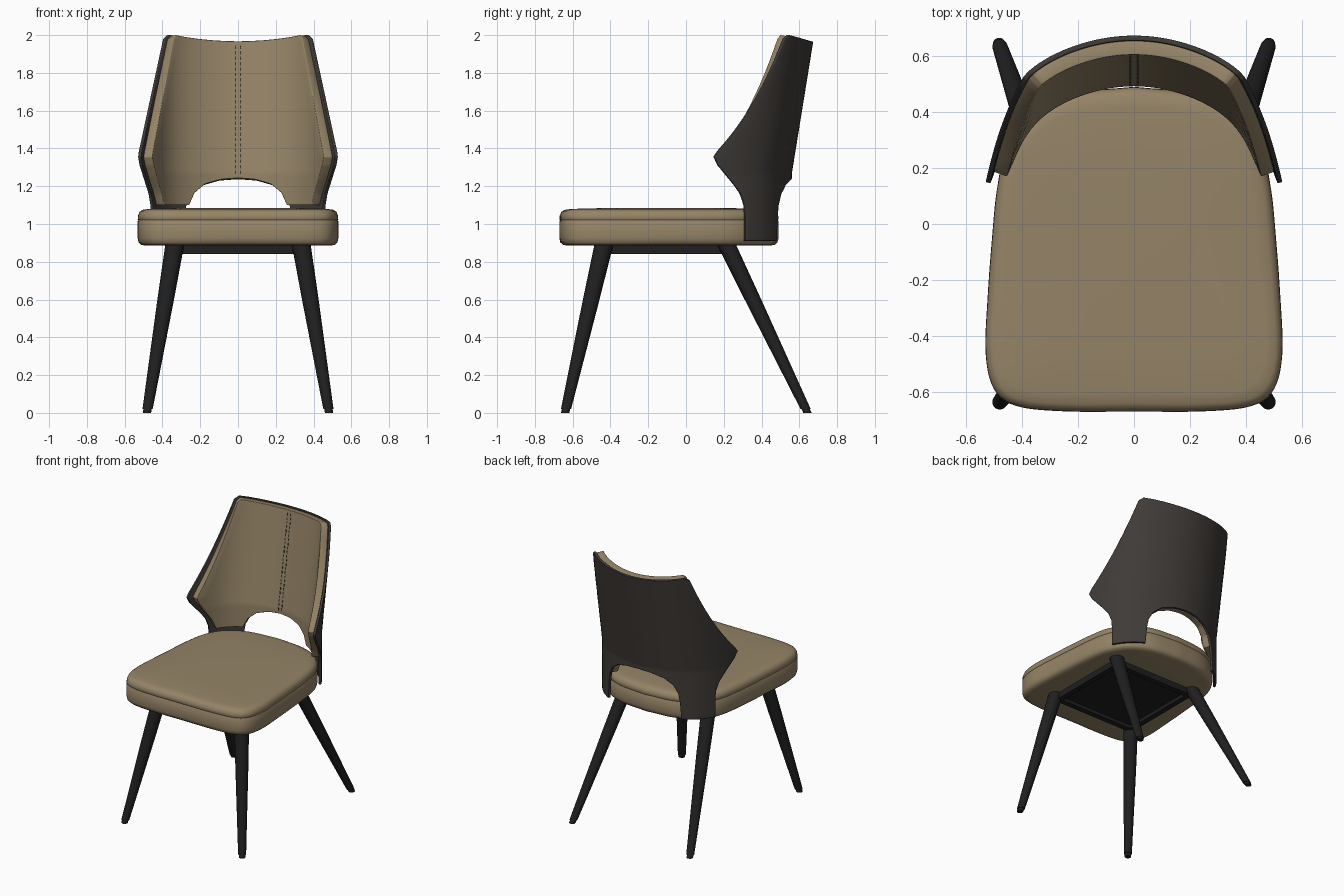
import bpy, bmesh, math
from mathutils import Vector

cube = bpy.data.objects.get("Cube")
if cube:
    bpy.data.objects.remove(cube, do_unlink=True)


def material(name, rgb):
    m = bpy.data.materials.new(name)
    m.use_nodes = True
    m.diffuse_color = (*rgb, 1)
    bsdf = m.node_tree.nodes["Principled BSDF"]
    bsdf.inputs["Base Color"].default_value = (*rgb, 1)
    bsdf.inputs["Roughness"].default_value = 0.7
    return m


TAN = material("tan fabric", (0.30, 0.23, 0.135))
BROWN = material("dark brown leather", (0.05, 0.043, 0.038))
BLACK = material("black metal", (0.014, 0.014, 0.014))


def make(name, bm, mat, angle=40):
    mesh = bpy.data.meshes.new(name)
    bm.to_mesh(mesh)
    bm.free()
    mesh.materials.append(mat)
    ob = bpy.data.objects.new(name, mesh)
    bpy.context.collection.objects.link(ob)
    bpy.ops.object.select_all(action="DESELECT")
    ob.select_set(True)
    bpy.context.view_layer.objects.active = ob
    bpy.ops.object.shade_smooth_by_angle(angle=math.radians(angle))
    return ob


def loft(bm, rings):
    """Skin a stack of closed rings and cap both ends."""
    loops = [[bm.verts.new(p) for p in ring] for ring in rings]
    n = len(loops[0])
    for a, b in zip(loops, loops[1:]):
        for i in range(n):
            bm.faces.new((a[i], a[(i + 1) % n], b[(i + 1) % n], b[i]))
    bm.faces.new(loops[0][::-1])
    bm.faces.new(loops[-1])
    bmesh.ops.recalc_face_normals(bm, faces=bm.faces)


def box(bm, lo, hi):
    lo, hi = Vector(lo), Vector(hi)
    made = bmesh.ops.create_cube(bm, size=1)["verts"]
    bmesh.ops.scale(bm, vec=hi - lo, verts=made)
    bmesh.ops.translate(bm, vec=(lo + hi) / 2, verts=made)


def spline(pts, steps):
    """Smooth curve through the points."""
    pts = [Vector(p) for p in pts]
    ext = [2 * pts[0] - pts[1]] + pts + [2 * pts[-1] - pts[-2]]
    out = []
    for a, b, c, d in zip(ext, ext[1:], ext[2:], ext[3:]):
        for k in range(steps):
            t = k / steps
            out.append(0.5 * (2 * b + (c - a) * t + (2 * a - 5 * b + 4 * c - d) * t * t
                              + (3 * b - a - 3 * c + d) * t ** 3))
    return out + [pts[-1]]


# Seat cushion: rounded outline lofted through a soft edge profile
half = spline([(0, -.67), (.25, -.669), (.42, -.65), (.50, -.59), (.53, -.46), (.522, -.25),
               (.507, -.05), (.49, .12), (.455, .27), (.37, .39), (.22, .465), (0, .49)], 5)
outline = half + [Vector((-p.x, p.y)) for p in half[-2:0:-1]]
centre = Vector((0, -.09))


def seat_ring(inset, z):
    ring = []
    for p in outline:
        d = p - centre
        q = centre + d * (1 - inset / d.length)
        ring.append((q.x, q.y, z))
    return ring


bm = bmesh.new()
profile = [(.05, .885), (.02, .89), (.005, .903), (0, .925), (0, 1.015), (.004, 1.02), (0, 1.025),
           (.002, 1.045), (.012, 1.065), (.03, 1.075), (.07, 1.08), (.25, 1.084)]
loft(bm, [seat_ring(*p) for p in profile])
make("seat_cushion", bm, TAN, 50)


# Backrest: curved sheet ruled between the centre/arch edge and the outer edge
def lean(z):
    return 0.56 + 0.162 * max(0, z - 1.265)


def wrap(x):
    return 0.85 * x ** 2 + 30 * x ** 8


def on_back(x, z, depth):
    slope = 1.7 * x + 240 * x ** 7
    n = Vector((slope, 1, -0.16 if z > 1.265 else 0)).normalized()
    return Vector((x, lean(z) - wrap(x), z)) - n * depth


def sheet(rows, depth, cols=18, steps=5):
    bm = bmesh.new()
    lines = []
    for k, (a, b) in enumerate(rows):
        nxt = rows[k + 1] if k + 1 < len(rows) else None
        for s in range(steps if nxt else 1):
            t = s / steps
            l, r = Vector(a), Vector(b)
            if nxt:
                l, r = l.lerp(Vector(nxt[0]), t), r.lerp(Vector(nxt[1]), t)
            line = []
            for j in range(cols + 1):
                u = j / cols
                p = l.lerp(r, u)
                # top edge sags toward the centre
                if p.y > 1.8:
                    p.y -= 0.04 * u * (1 - u) * (p.y - 1.8) / 0.2
                line.append(bm.verts.new(on_back(p.x, p.y, depth)))
            lines.append(line)
    for a, b in zip(lines, lines[1:]):
        for j in range(cols):
            bm.faces.new((a[j], a[j + 1], b[j + 1], b[j]))
    return bm


def finish(ob, thickness, round_width):
    mirror = ob.modifiers.new("mirror", "MIRROR")
    mirror.merge_threshold = 0.002
    solid = ob.modifiers.new("thickness", "SOLIDIFY")
    solid.thickness = thickness
    solid.offset = -1
    bevel = ob.modifiers.new("soft_edge", "BEVEL")
    bevel.width = round_width
    bevel.segments = 3
    bevel.limit_method = "ANGLE"
    bevel.angle_limit = math.radians(50)


shell_rows = [((0, 1.965), (.375, 2.0)), ((0, 1.945), (.398, 1.98)), ((0, 1.6), (.465, 1.67)),
              ((0, 1.27), (.526, 1.385)), ((0, 1.237), (.53, 1.355)), ((.10, 1.23), (.522, 1.31)),
              ((.19, 1.205), (.497, 1.23)), ((.25, 1.16), (.475, 1.16)), ((.28, 1.10), (.465, 1.10)),
              ((.29, 1.04), (.463, 1.04)), ((.30, .91), (.463, .91))]
finish(make("backrest_shell", sheet(shell_rows, 0), BROWN), 0.018, 0.005)

pad_rows = [((0, 1.957), (.37, 1.992)), ((0, 1.935), (.388, 1.972)), ((0, 1.6), (.454, 1.67)),
            ((0, 1.27), (.514, 1.38)), ((0, 1.243), (.518, 1.353)), ((.10, 1.236), (.51, 1.31)),
            ((.195, 1.212), (.486, 1.23)), ((.257, 1.165), (.463, 1.16)), ((.29, 1.10), (.448, 1.10))]
finish(make("backrest_cushion", sheet(pad_rows, .018), TAN), 0.05, 0.02)

# Twin stitched seam down the middle of the backrest
bm = bmesh.new()
count = 24
for side in (-1, 1):
    for i in range(count):
        z = 1.275 + i * 0.66 / (count - 1)
        p = on_back(.013, z, .068)
        box(bm, (side * .013 - .003, p.y - .004, z - .009), (side * .013 + .003, p.y + .005, z + .009))
make("backrest_stitching", bm, BROWN)


# Splayed tapered legs with small foot caps
def leg(name, top, foot, levels, mat):
    bm = bmesh.new()
    rings = []
    for z, r in levels:
        c = Vector(foot).lerp(Vector(top), z / .89)
        rings.append([(c.x + r * math.cos(a), c.y + r * math.sin(a), z)
                      for a in (math.tau * k / 20 for k in range(20))])
    loft(bm, rings)
    make(name, bm, mat)


for side, label in ((1, "left"), (-1, "right")):
    for end, top_y, foot_y in (("front", -.435, -.64), ("back", .215, .643)):
        top, foot = (side * .335, top_y), (side * .482, foot_y)
        leg(f"{end}_{label}_leg", top, foot, [(.02, .027), (.6, .044), (.89, .05)], BLACK)
        leg(f"{end}_{label}_foot", top, foot, [(0, .022), (.025, .022)], BLACK)

# Support frame under the seat
bm = bmesh.new()
for side in (-1, 1):
    box(bm, (side * .32 - .02, -.43, .842), (side * .32 + .02, .21, .888))
for y in (-.42, .20):
    box(bm, (-.33, y - .02, .842), (.33, y + .02, .888))
make("seat_frame", bm, BLACK)

bm = bmesh.new()
box(bm, (-.31, -.41, .868), (.31, .19, .889))
make("seat_base_panel", bm, BLACK)
